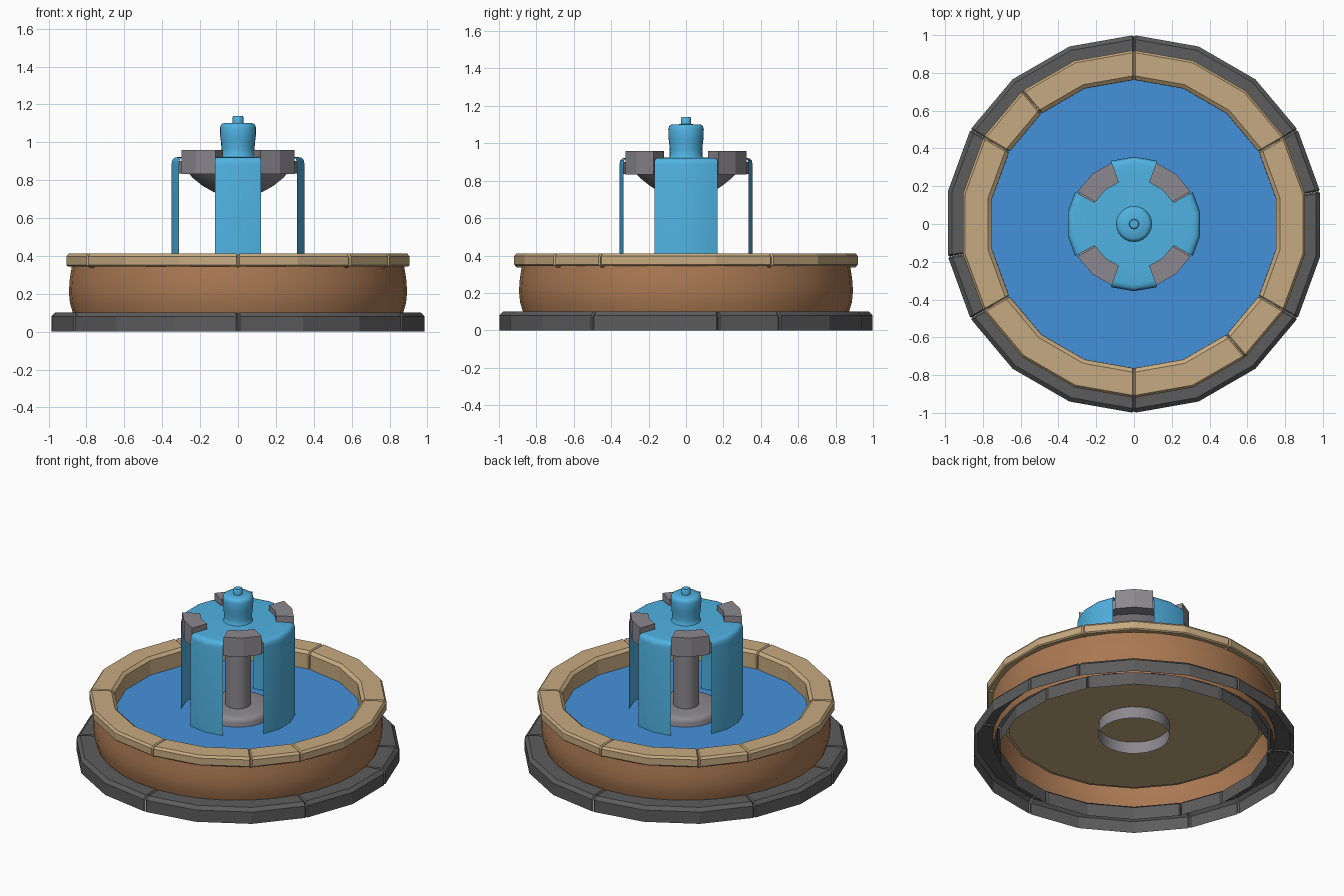
import bpy, bmesh
from math import cos, sin, radians, copysign

cube = bpy.data.objects.get("Cube")
if cube:
    bpy.data.objects.remove(cube)


def material(name, rgb):
    col = [((c / 255 + 0.055) / 1.055) ** 2.4 for c in rgb] + [1]
    m = bpy.data.materials.new(name)
    m.use_nodes = True
    m.diffuse_color = col
    m.node_tree.nodes["Principled BSDF"].inputs["Base Color"].default_value = col
    return m


DARK = material("dark stone", (92, 92, 92))
TAN = material("tan stone", (198, 170, 129))
BROWN = material("brown wall", (170, 121, 83))
GREY = material("grey stone", (140, 137, 143))
POOL = material("pool water", (69, 145, 218))
FALL = material("falling water", (80, 178, 226))

SIDES = [10 + 20 * k for k in range(18)]


def circle(n):
    return [360 * k / n for k in range(n)]


def facet(a):
    """Radius factor that keeps a point on the flat side of the 18-gon."""
    return cos(radians(10)) / cos(radians((a - 10) % 20 - 10))


def sweep(name, mat, profile, angles, full=True, loop=False, caps=False, inset=0, smooth=15):
    """Turn an (r, z) profile about z; optional end caps with a bevelled inset."""
    bm = bmesh.new()
    cr = sum(p[0] for p in profile) / len(profile)
    cz = sum(p[1] for p in profile) / len(profile)
    rings = []
    for i, a in enumerate(angles):
        end = inset and i in (0, len(angles) - 1)
        k = 1 if full else facet(a)
        ring = []
        for r, z in profile:
            if end:
                r += copysign(inset, cr - r)
                z += copysign(inset, cz - z) if z > 0 else 0
            ring.append(bm.verts.new((r * k * cos(radians(a)), r * k * sin(radians(a)), z)))
        rings.append(ring)
    n, m = len(rings), len(profile)
    for i in range(n if full else n - 1):
        p, q = rings[i], rings[(i + 1) % n]
        for j in range(m if loop else m - 1):
            t = (j + 1) % m
            bm.faces.new((p[j], q[j], q[t], p[t]))
    if caps:
        bm.faces.new(rings[0])
        bm.faces.new(rings[-1][::-1])
    bmesh.ops.remove_doubles(bm, verts=bm.verts, dist=1e-5)
    mesh = bpy.data.meshes.new(name)
    bm.to_mesh(mesh)
    bm.free()
    mesh.materials.append(mat)
    mesh.polygons.foreach_set("use_smooth", [True] * len(mesh.polygons))
    mesh.set_sharp_from_angle(angle=radians(smooth))
    ob = bpy.data.objects.new(name, mesh)
    bpy.context.collection.objects.link(ob)
    return ob


def span(a, b, gap=0, bevel=0):
    """Section angles of an arc: its ends, bevel lines and polygon corners."""
    inner = [s for s in range(-350, 720, 20) if a + 1 < s < b - 1]
    if not gap:
        return [a] + inner + [b]
    return [a + gap, a + gap + bevel] + inner + [b - gap - bevel, b - gap]


def stones(name, mat, profile, seams, solid):
    for i, a in enumerate(seams):
        b = seams[i + 1] if i + 1 < len(seams) else seams[0] + 360
        sweep(f"{name}_{i + 1}", mat, profile, span(a, b, 0.04, 0.5),
              full=False, loop=solid, caps=solid, inset=0.008)


# Stone rings, split by seams
stones("base_stone", DARK,
       [(1, 0), (1, .08), (.978, .102), (.855, .102), (.835, .085), (.835, 0)],
       [10, 30, 90, 150, 190, 210, 270, 330], False)
stones("rim_stone", TAN,
       [(.762, .2), (.8, .2), (.8, .345), (.913, .345), (.92, .352), (.92, .397),
        (.908, .412), (.785, .412), (.764, .395)],
       [30, 90, 130, 150, 210, 270, 310, 330], True)

# Basin: bulging wall, floor and lining, water
sweep("basin_wall", BROWN,
      [(.862, .065), (.872, .1), (.887, .15), (.893, .21), (.888, .28), (.875, .36)],
      circle(36), smooth=40)
sweep("basin_floor", TAN, [(0, .195), (.78, .195), (.78, .38)], SIDES)
sweep("pool_water", POOL, [(.775, .296), (0, .296)], SIDES)

# Pedestal and upper bowl
sweep("pedestal", GREY,
      [(.22, .115), (.22, .322), (.214, .338), (.2, .35), (.18, .355), (.08, .355), (.08, .74)],
      circle(24), smooth=30)
sweep("bowl", GREY,
      [(.07, .72), (.13, .737), (.19, .77), (.24, .81), (.265, .835), (.335, .835),
       (.335, .9), (.235, .9), (.235, .86), (0, .86)], SIDES, smooth=30)
for i, a in enumerate((30, 110, 210, 290)):
    sweep(f"bowl_block_{i + 1}", GREY,
          [(.235, .832), (.345, .832), (.345, .96), (.235, .96)],
          span(a, a + 40), full=False, loop=True, caps=True)

# Upper water, falling sheets and central jet
sweep("bowl_water", FALL, [(.24, .922), (.12, .924), (0, .926)], SIDES, smooth=30)
for i, (a, b) in enumerate(((-28.5, 28.5), (70, 110), (151.5, 208.5), (250, 290))):
    sweep(f"water_sheet_{i + 1}", FALL,
          [(.356, .29), (.356, .885), (.352, .907), (.34, .919), (.32, .922), (.23, .922)],
          span(a, b), full=False, smooth=50)
sweep("water_jet", FALL,
      [(.094, .922), (.088, .93), (.087, .96), (.09, 1.0), (.094, 1.03), (.095, 1.075),
       (.09, 1.092), (.077, 1.101), (.028, 1.102), (.028, 1.134), (.023, 1.14), (0, 1.14)],
      circle(24), smooth=50)
